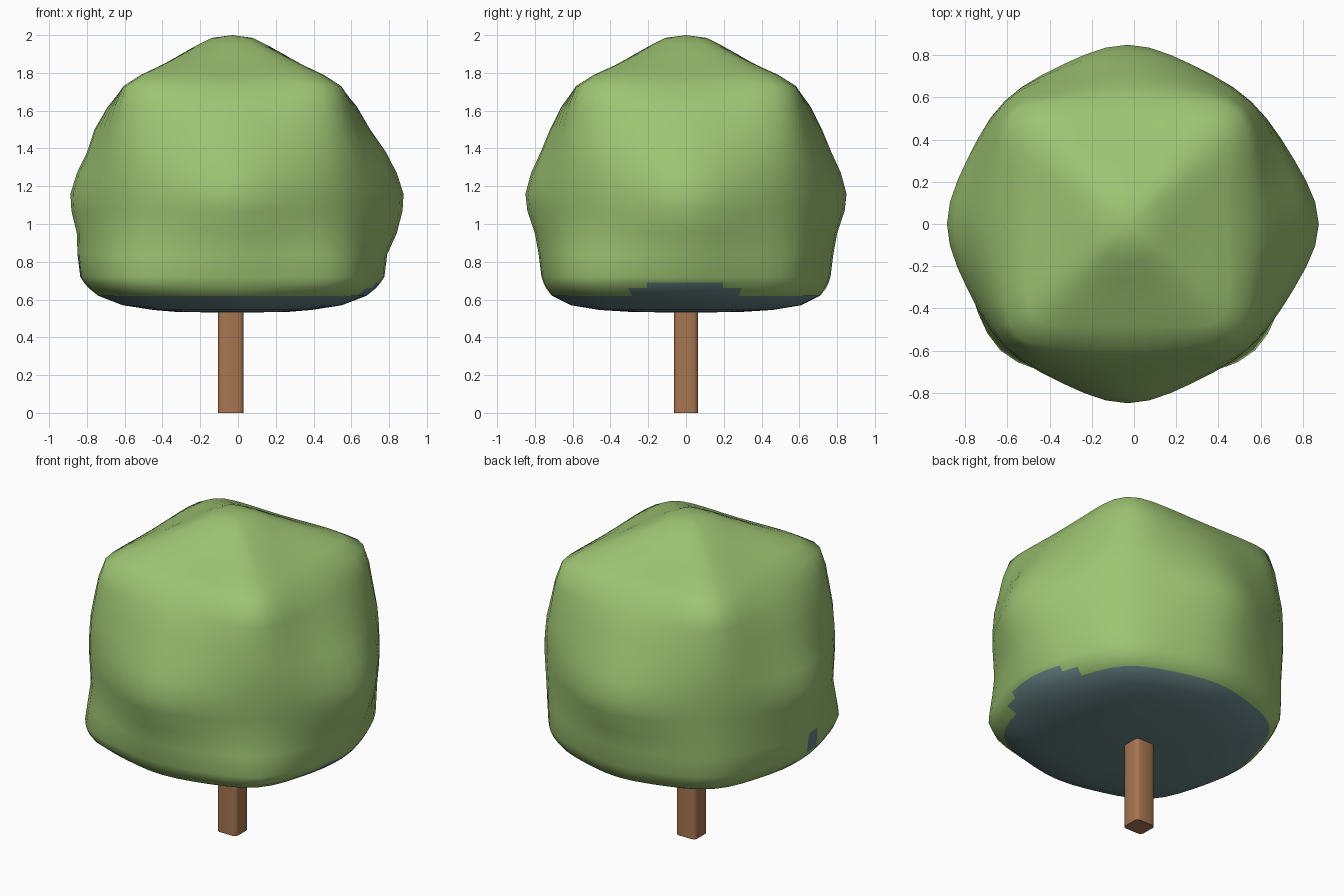
import bpy, bmesh, math

if "Cube" in bpy.data.objects:
    bpy.data.objects.remove(bpy.data.objects["Cube"])


def material(name, rgb):
    m = bpy.data.materials.new(name)
    m.diffuse_color = (*rgb, 1)
    m.use_nodes = True
    m.node_tree.nodes["Principled BSDF"].inputs["Base Color"].default_value = m.diffuse_color
    return m


def make_object(name, bm, mats, angle):
    bmesh.ops.recalc_face_normals(bm, faces=bm.faces)
    me = bpy.data.meshes.new(name)
    bm.to_mesh(me)
    bm.free()
    ob = bpy.data.objects.new(name, me)
    bpy.context.collection.objects.link(ob)
    for m in mats:
        me.materials.append(m)
    bpy.ops.object.select_all(action='DESELECT')
    ob.select_set(True)
    bpy.context.view_layer.objects.active = ob
    bpy.ops.object.shade_smooth_by_angle(angle=math.radians(angle))
    return ob


leaf = material("leaf_green", (0.34, 0.55, 0.17))
under = material("underside_slate", (0.14, 0.235, 0.245))
bark = material("bark_brown", (0.39, 0.178, 0.08))

CX = -0.03   # the tree axis sits slightly left of centre
SEG = 6      # segments per eighth turn

# Crown rings: height, x radius, y radius, diagonal radius
RINGS = [
    (1.985, 0.11, 0.11, 0.12), (1.95, 0.18, 0.18, 0.20), (1.90, 0.27, 0.27, 0.33),
    (1.84, 0.37, 0.37, 0.49), (1.79, 0.47, 0.48, 0.63), (1.73, 0.57, 0.58, 0.745),
    (1.62, 0.66, 0.66, 0.78), (1.50, 0.73, 0.72, 0.80), (1.38, 0.79, 0.77, 0.82),
    (1.27, 0.845, 0.82, 0.825), (1.16, 0.88, 0.85, 0.825), (1.07, 0.875, 0.84, 0.82),
    (0.95, 0.845, 0.80, 0.815), (0.84, 0.82, 0.78, 0.815), (0.72, 0.805, 0.765, 0.81),
    (0.69, 0.785, 0.755, 0.80), (0.66, 0.76, 0.74, 0.785), (0.62, 0.71, 0.71, 0.75),
    (0.57, 0.58, 0.61, 0.64), (0.545, 0.42, 0.46, 0.47), (0.535, 0.30, 0.30, 0.31),
]


def ring_points(z, ax, ay, d):
    # eight control points: four sides and four corners
    wide = 1.03 if 0.9 < z < 1.5 else 1.0
    front = 1.05 if 0.65 < z < 0.8 else 1.02 if 0.6 < z < 0.9 else 1.0
    k = d * math.sqrt(0.5)
    c = [(ax * wide, 0), (k, k), (0, ay), (-k, k),
         (-ax / wide ** 0.9, 0), (-k * front, -k * front), (0, -ay), (k * front, -k * front)]
    pts = []
    for i in range(8):
        a, b = c[i], c[(i + 1) % 8]
        for j in range(SEG):
            t = j / SEG
            pts.append((a[0] + (b[0] - a[0]) * t, a[1] + (b[1] - a[1]) * t))
    n = len(pts)
    for _ in range(4):  # round the corners of the outline
        pts = [tuple(pts[i][q] * 0.5 + (pts[i - 1][q] + pts[(i + 1) % n][q]) * 0.25
                     for q in (0, 1)) for i in range(n)]
    # scale back so that the outline still reaches its control points
    fix = [math.hypot(*c[i]) / math.hypot(*pts[i * SEG]) for i in range(8)]
    out = []
    for i, (x, y) in enumerate(pts):
        t = (i % SEG) / SEG
        t = t * t * (3 - 2 * t)
        s = fix[i // SEG] * (1 - t) + fix[(i // SEG + 1) % 8] * t
        out.append((x * s + CX, y * s, z))
    return out


# Crown: lofted rings closed by a peak and a flat base
bm = bmesh.new()
rings = [[bm.verts.new(p) for p in ring_points(*r)] for r in RINGS]
n = 8 * SEG
for r0, r1 in zip(rings, rings[1:]):
    for i in range(n):
        bm.faces.new((r0[i], r0[(i + 1) % n], r1[(i + 1) % n], r1[i]))
for ring, z in ((rings[0], 2.0), (rings[-1], 0.53)):
    tip = bm.verts.new((CX, 0, z))
    for i in range(n):
        bm.faces.new((ring[i], ring[(i + 1) % n], tip))

# Underside colour: low faces, rising a little on the right, plus a patch on the left
for f in bm.faces:
    c = f.calc_center_median()
    limit = 0.62 + (max(0, 0.095 - 0.25 * abs(c.y)) if c.x > 0.5 else 0)
    left_patch = c.x < -0.7 and -0.13 < c.y < 0 and 0.74 < c.z < 0.84
    f.material_index = 1 if c.z < limit or left_patch else 0
make_object("crown", bm, [leaf, under], 60)

# Trunk: square post with bevelled upright edges
bm = bmesh.new()
bmesh.ops.create_cube(bm, size=1)
for v in bm.verts:
    v.co = (v.co.x * 0.135 - 0.038, v.co.y * 0.125, (v.co.z + 0.5) * 0.6)
upright = [e for e in bm.edges if abs(e.verts[0].co.z - e.verts[1].co.z) > 0.1]
bmesh.ops.bevel(bm, geom=upright, offset=0.022, segments=2, profile=0.5, affect='EDGES')
make_object("trunk", bm, [bark], 50)
